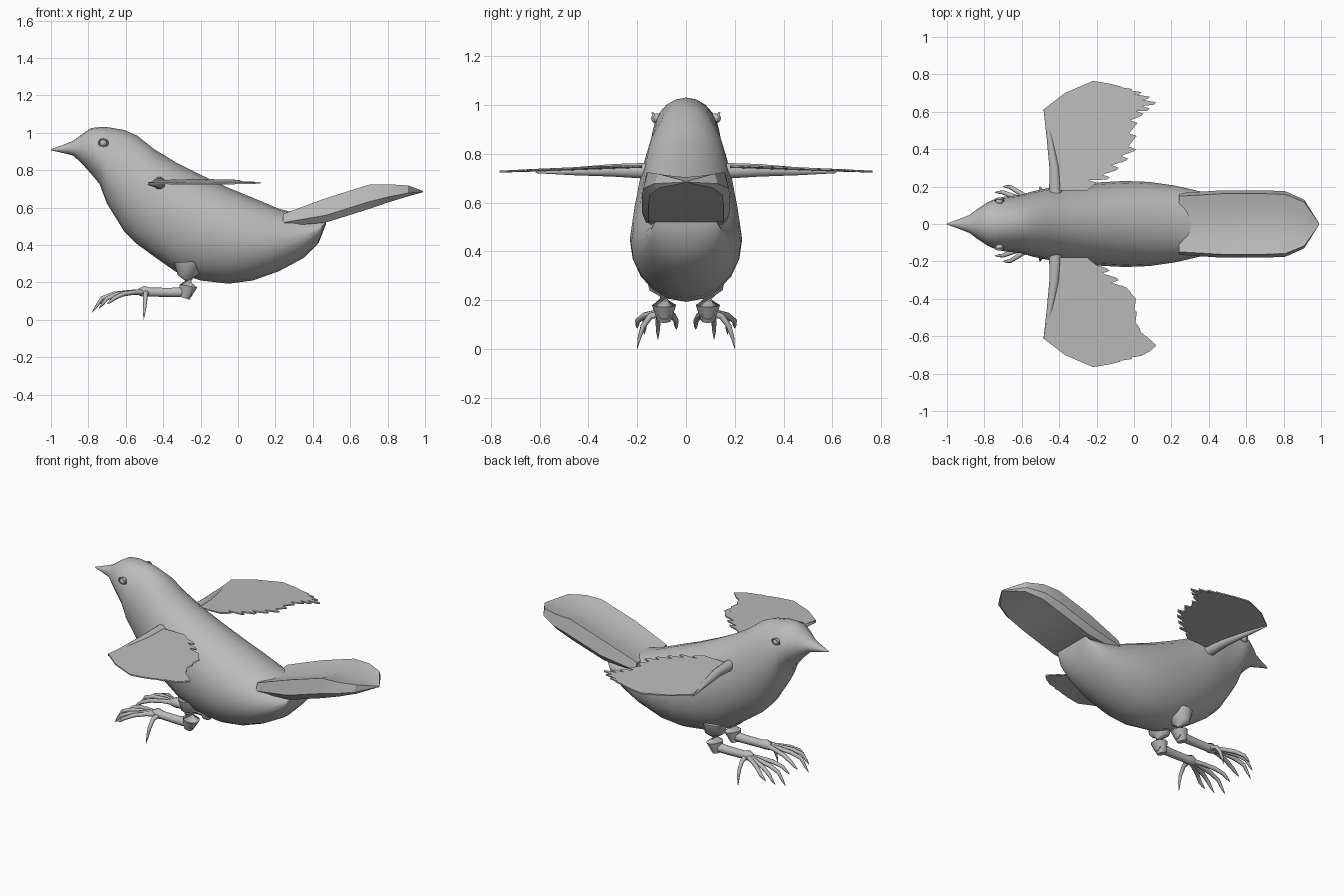
import bpy, bmesh
from math import sin, cos, pi, radians
from mathutils import Vector

cube = bpy.data.objects.get("Cube")
if cube:
    bpy.data.objects.remove(cube, do_unlink=True)

grey = bpy.data.materials.new("plain grey")
grey.use_nodes = True
grey.diffuse_color = (0.5, 0.5, 0.5, 1)
grey.node_tree.nodes["Principled BSDF"].inputs["Base Color"].default_value = (0.5, 0.5, 0.5, 1)


def finish(name, bm, angle=40):
    bmesh.ops.recalc_face_normals(bm, faces=bm.faces)
    mesh = bpy.data.meshes.new(name)
    bm.to_mesh(mesh)
    bm.free()
    mesh.materials.append(grey)
    obj = bpy.data.objects.new(name, mesh)
    bpy.context.collection.objects.link(obj)
    bpy.ops.object.select_all(action='DESELECT')
    obj.select_set(True)
    bpy.context.view_layer.objects.active = obj
    bpy.ops.object.shade_smooth_by_angle(angle=radians(angle))
    return obj


def loft(name, rings, angle=40):
    """Skin a list of equally long rings and cap both ends."""
    bm = bmesh.new()
    loops = [[bm.verts.new(p) for p in ring] for ring in rings]
    n = len(loops[0])
    for a, b in zip(loops, loops[1:]):
        for i in range(n):
            j = (i + 1) % n
            bm.faces.new((a[i], a[j], b[j], b[i]))
    bm.faces.new(loops[0])
    bm.faces.new(loops[-1])
    return finish(name, bm, angle)


def tube(name, path, sides=8):
    """Tapered tube through (x, y, z, radius) points."""
    pts = [Vector(p[:3]) for p in path]
    rings = []
    for i, p in enumerate(pts):
        along = pts[min(i + 1, len(pts) - 1)] - pts[max(i - 1, 0)]
        turn = along.to_track_quat('Z', 'Y')
        rings.append([p + turn @ Vector((cos(2 * pi * k / sides), sin(2 * pi * k / sides), 0)) * path[i][3]
                      for k in range(sides)])
    return loft(name, rings, 60)


# Body, head and beak: x, top, bottom, half width
sections = [(-1, .912, .906, .003), (-.93, .937, .89, .028), (-.88, .957, .878, .048),
            (-.83, .995, .83, .085), (-.785, 1.025, .78, .115), (-.74, 1.03, .725, .135),
            (-.70, 1.03, .62, .145), (-.61, 1.015, .475, .155), (-.54, .985, .405, .175),
            (-.445, .91, .335, .195), (-.33, .84, .255, .21), (-.2, .775, .21, .222),
            (-.05, .705, .193, .23), (.08, .652, .21, .225), (.22, .593, .26, .205),
            (.35, .56, .33, .175), (.43, .545, .41, .15), (.47, .535, .51, .125)]
SIDES = 20
rings = []
for x, top, bottom, half in sections:
    mid, high = (top + bottom) / 2, (top - bottom) / 2
    rings.append([(x, half * sin(2 * pi * k / SIDES), mid + high * cos(2 * pi * k / SIDES))
                  for k in range(SIDES)])
loft("body", rings, 60)

# Tail, a shallow trough: x, edge top, bottom, half width
tail = [(.24, .565, .50, .165), (.47, .65, .52, .18), (.7, .722, .592, .18),
        (.81, .724, .63, .175), (.91, .718, .66, .13), (.99, .688, .682, .004)]
rings = []
for x, top, bottom, half in tail:
    dip = (top - bottom) * .25
    mid = bottom + (top - bottom) * .3
    side = [(half * .55, top - dip * .5), (half * .9, top), (half, mid), (half * .85, bottom)]
    ring = [(0, top - dip)] + side + [(0, bottom)] + [(-y, z) for y, z in reversed(side)]
    rings.append([(x, y, z) for y, z in ring])
loft("tail", rings, 30)

# Wing outline: leading edge, then feather tips from wing tip to root
leading = [(-.42, .18), (-.43, .32), (-.455, .46), (-.48, .615), (-.37, .7), (-.22, .765), (-.13, .75)]
tips = [(-.07, .735), (-.01, .722), (.04, .705), (.085, .68), (.12, .65), (.085, .617),
        (.05, .59), (.02, .54), (.015, .47), (.01, .40), (-.03, .35), (-.08, .30), (-.13, .25)]
trailing = [(-.2, .22), (-.25, .18)]

for side, s in (("left", 1), ("right", -1)):
    outline = list(leading)
    for (x, y), (nx, ny) in zip(tips, tips[1:] + trailing[:1]):
        outline += [(x, y), (x - .012, y - .012), (min(x, nx) - .04, ny + .014)]
    outline += trailing
    bm = bmesh.new()
    # Thin vane, slightly lower towards the wing tip
    for lift in (-.004, .004):
        bm.faces.new([bm.verts.new((x, s * y, .757 - .04 * y + .03 * (x + .2) * (.8 - y) + lift))
                      for x, y in outline])
    bm.verts.ensure_lookup_table()
    n = len(outline)
    for i in range(n):
        j = (i + 1) % n
        bm.faces.new((bm.verts[i], bm.verts[j], bm.verts[n + j], bm.verts[n + i]))
    bmesh.ops.triangulate(bm, faces=[f for f in bm.faces if len(f.verts) > 4])
    finish(side + "_wing", bm, 30)

    # Wing arm
    tube(side + "_wing_arm", [(-.42, s * .16, .73, .034), (-.425, s * .3, .732, .027),
                              (-.45, s * .46, .728, .017), (-.48, s * .615, .724, .004)], 10)

    # Eye with a raised rim
    bm = bmesh.new()
    bmesh.ops.create_uvsphere(bm, u_segments=12, v_segments=8, radius=.021)
    bmesh.ops.translate(bm, verts=bm.verts, vec=(-.72, s * .122, .945))
    finish(side + "_eye", bm, 60)
    bpy.ops.mesh.primitive_torus_add(location=(-.72, s * .128, .945), rotation=(s * radians(68), 0, 0),
                                     major_radius=.023, minor_radius=.005,
                                     major_segments=16, minor_segments=6)
    rim = bpy.context.object
    rim.name = side + "_eye_rim"
    rim.data.materials.append(grey)
    bpy.ops.object.shade_smooth_by_angle(angle=radians(60))

    # Thigh and shank
    y = s * .09
    tube(side + "_thigh", [(-.27, y, .31, .075), (-.265, y, .24, .06), (-.265, y, .18, .05),
                           (-.285, y, .115, .028)], 10)
    tube(side + "_shank", [(-.25, y, .15, .03), (-.36, y, .146, .026), (-.47, y, .148, .025),
                           (-.5, y, .152, .031), (-.53, y, .146, .02)], 10)

    # Toes ending in hooked claws
    claws = {"inner": (-.755, .04, .08), "middle": (-.78, .115, .04),
             "outer": (-.745, .17, .06), "side": (-.70, .2, .085)}
    for toe, (tx, ty, tz) in claws.items():
        path = []
        for t, lift, r in ((0, .148, .016), (.3, .147, .013), (.6, .137, .013),
                           (.82, .115, .011), (.93, tz * .6 + .044, .007), (1, tz, .001)):
            path.append((-.49 + (tx + .49) * t, s * (.09 + (ty - .09) * min(1, t * 1.2)), lift, r))
        tube(f"{side}_{toe}_toe", path)
    tube(side + "_back_toe", [(-.49, s * .1, .145, .016), (-.495, s * .145, .135, .013),
                              (-.497, s * .175, .095, .011), (-.5, s * .19, .05, .008),
                              (-.505, s * .2, 0, .001)])
